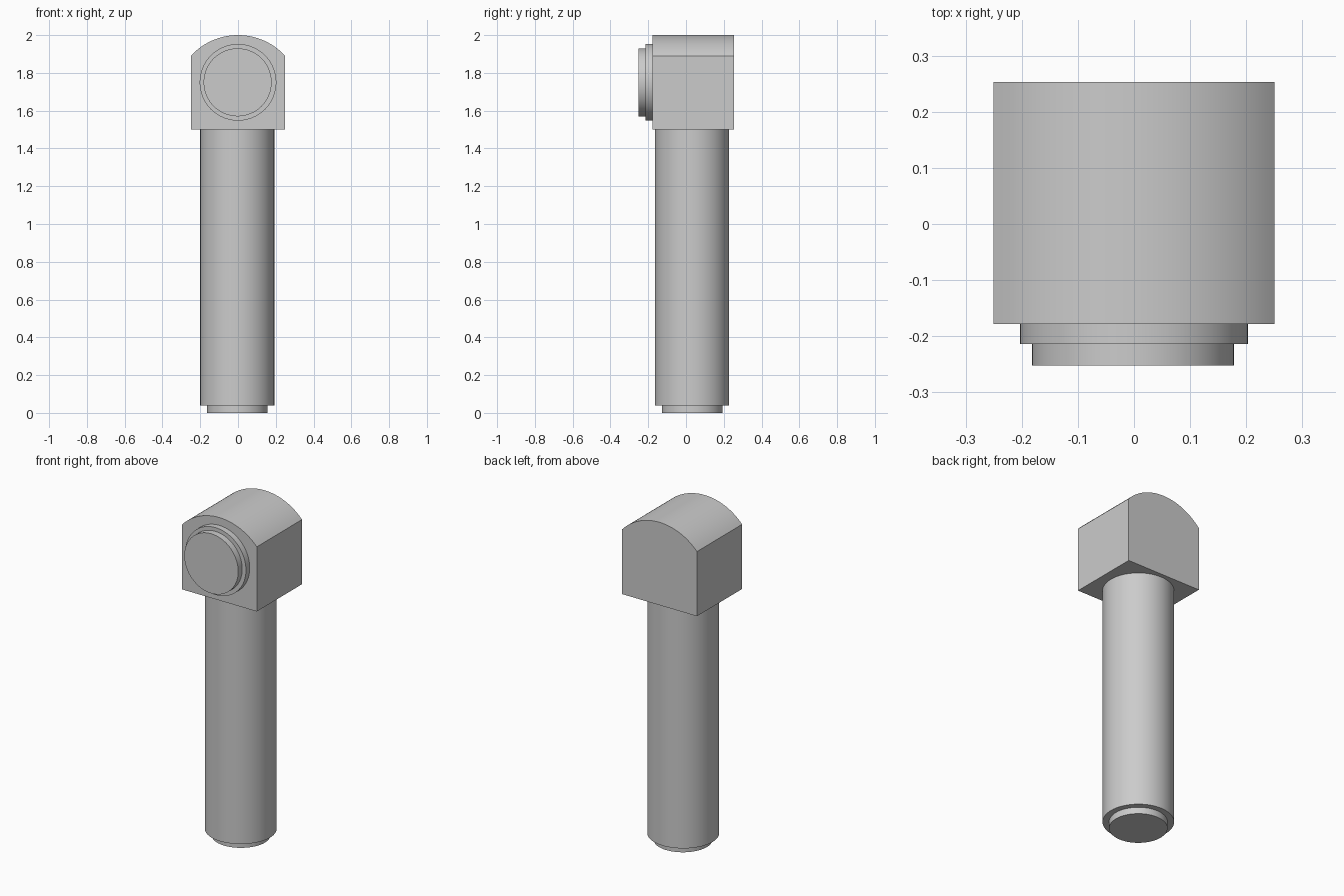
import bpy
import math
from mathutils import Matrix, Vector

cube = bpy.data.objects.get("Cube")
if cube:
    bpy.data.objects.remove(cube, do_unlink=True)

grey = bpy.data.materials.new("plain grey")
grey.use_nodes = True
colour = (0.6, 0.6, 0.6, 1.0)
grey.diffuse_color = colour
grey.node_tree.nodes["Principled BSDF"].inputs["Base Color"].default_value = colour


def extrude(name, outline, start, end, place):
    """Closed solid from a 2D outline; place maps (u, v, depth) to 3D."""
    n = len(outline)
    verts = [place(u, v, d) for d in (start, end) for u, v in outline]
    faces = [tuple(range(n)), tuple(range(2 * n - 1, n - 1, -1))]
    faces += [(i, i + n, (i + 1) % n + n, (i + 1) % n) for i in range(n)]
    mesh = bpy.data.meshes.new(name)
    mesh.from_pydata(verts, [], faces)
    mesh.materials.append(grey)
    obj = bpy.data.objects.new(name, mesh)
    bpy.context.collection.objects.link(obj)
    # Outward normals, smooth curves and crisp edges
    bpy.ops.object.select_all(action='DESELECT')
    obj.select_set(True)
    bpy.context.view_layer.objects.active = obj
    bpy.ops.object.mode_set(mode='EDIT')
    bpy.ops.mesh.select_all(action='SELECT')
    bpy.ops.mesh.normals_make_consistent(inside=False)
    bpy.ops.object.mode_set(mode='OBJECT')
    bpy.ops.object.shade_smooth_by_angle(angle=math.radians(30))
    return obj


def circle(u, v, radius, sides=64):
    steps = [2 * math.pi * i / sides for i in range(sides)]
    return [(u + radius * math.cos(a), v + radius * math.sin(a)) for a in steps]


def upright(u, v, d):
    return (u, v, d)


def facing_front(u, v, d):
    return (u, d, v)


# Head block with an arched top
half, base, shoulder, top = 0.25, 1.5, 1.89, 2.0
rise = top - shoulder
radius = (half ** 2 + rise ** 2) / (2 * rise)
sweep = math.asin(half / radius)
arc_steps = 32
arch = []
for i in range(arc_steps + 1):
    a = sweep * (1 - 2 * i / arc_steps)
    arch.append((radius * math.sin(a), top - radius + radius * math.cos(a)))
extrude("head_block", [(-half, base), (half, base)] + arch, -0.178, 0.253, facing_front)

# Stepped round boss on the front of the head
extrude("boss_collar", circle(0, 1.75, 0.203), -0.214, 0.2, facing_front)
extrude("boss_cap", circle(-0.002, 1.75, 0.18), -0.252, -0.2, facing_front)

# Handle shaft with a narrower end plug
extrude("shaft", circle(-0.004, 0.032, 0.196), 0.04, 1.52, upright)
extrude("end_plug", circle(-0.003, 0.033, 0.16), 0.0, 0.06, upright)
